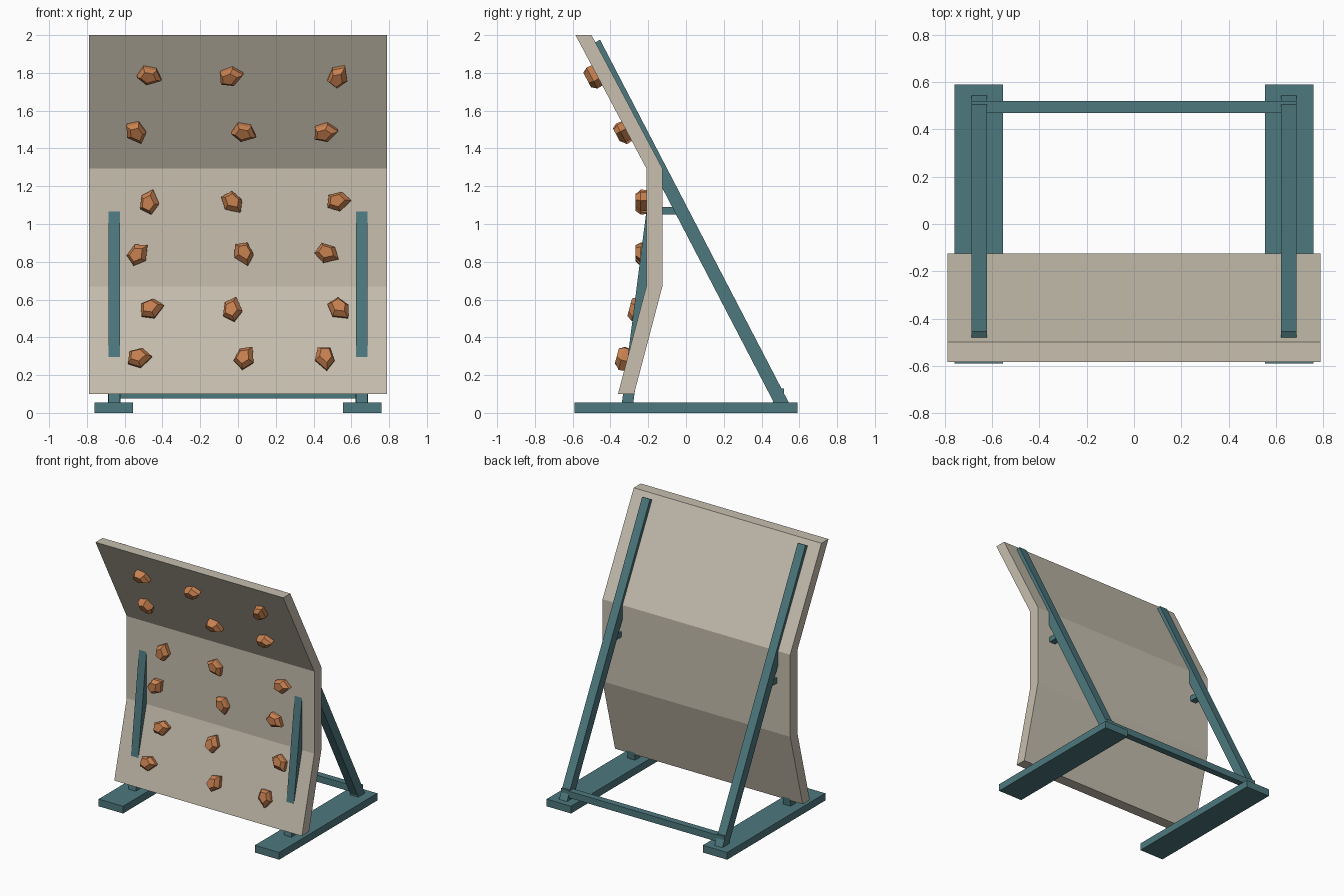
import bpy, bmesh, math
from mathutils import Vector, Matrix

if "Cube" in bpy.data.objects:
    bpy.data.objects.remove(bpy.data.objects["Cube"])


def material(name, rgb):
    m = bpy.data.materials.new(name)
    m.diffuse_color = (*rgb, 1)
    m.use_nodes = True
    m.node_tree.nodes["Principled BSDF"].inputs["Base Color"].default_value = m.diffuse_color
    return m


TAN = material("panel_tan", (0.57, 0.52, 0.43))
TEAL = material("frame_teal", (0.075, 0.19, 0.21))
ORANGE = material("hold_orange", (0.58, 0.22, 0.08))


def finish(name, bm, mat):
    bmesh.ops.recalc_face_normals(bm, faces=bm.faces)
    me = bpy.data.meshes.new(name)
    bm.to_mesh(me)
    bm.free()
    me.materials.append(mat)
    ob = bpy.data.objects.new(name, me)
    bpy.context.collection.objects.link(ob)
    return ob


def box(name, x, y, z):
    """Axis-aligned box from (min, max) ranges."""
    bm = bmesh.new()
    bmesh.ops.create_cube(bm, size=1)
    for v in bm.verts:
        v.co = [r[0] + (r[1] - r[0]) * (c + 0.5) for r, c in zip((x, y, z), v.co)]
    return finish(name, bm, TEAL)


def beam(name, x, a, b, width, depth):
    """Square-ended beam between two (y, z) points."""
    a, b = Vector((x, *a)), Vector((x, *b))
    d = b - a
    bm = bmesh.new()
    bmesh.ops.create_cube(bm, size=1)
    bmesh.ops.scale(bm, vec=(width, depth, d.length), verts=bm.verts)
    rot = Matrix.Rotation(-math.atan2(d.y, d.z), 4, 'X')
    bmesh.ops.transform(bm, matrix=Matrix.Translation((a + b) / 2) @ rot, verts=bm.verts)
    return finish(name, bm, TEAL)


# Climbing panel: bent profile in (y, z), extruded across x
FRONT = [(-0.36, 0.10), (-0.21, 0.67), (-0.21, 1.295), (-0.585, 2.0)]
BACK = [(-0.50, 2.0), (-0.125, 1.295), (-0.125, 0.67), (-0.275, 0.10)]
bm = bmesh.new()
left, right = [[bm.verts.new((x, *p)) for p in FRONT + BACK] for x in (-0.79, 0.79)]
for i in range(8):
    j = (i + 1) % 8
    bm.faces.new((left[i], left[j], right[j], right[i]))
for side in (left, right):
    for i in range(3):
        bm.faces.new((side[i], side[i + 1], side[6 - i], side[7 - i]))
finish("climbing_panel", bm, TAN)

# Support frame, mirrored left and right
for s, tag in ((-1, "left"), (1, "right")):
    x = s * 0.655
    wide = (x - 0.033, x + 0.033)
    box(f"base_foot_{tag}", (s * 0.6575 - 0.1025, s * 0.6575 + 0.1025), (-0.59, 0.59), (0, 0.055))
    beam(f"rear_strut_{tag}", x, (0.515, 0.035), (-0.486, 1.959), 0.066, 0.07)
    beam(f"front_post_{tag}", x, (-0.312, 0.03), (-0.178, 1.08), 0.062, 0.06)
    box(f"strut_tie_{tag}", (x - 0.025, x + 0.025), (-0.19, 0.0), (1.05, 1.09))
    box(f"strut_socket_{tag}", wide, (0.46, 0.52), (0.04, 0.13))
box("rear_crossbar", (-0.64, 0.64), (0.47, 0.52), (0.075, 0.125))

# Climbing holds: faceted five-sided blocks, (x, z, spin in degrees)
HOLDS = [(-0.47, 1.78, -15), (-0.04, 1.775, 20), (0.53, 1.775, 65),
         (-0.54, 1.48, -60), (0.03, 1.48, -15), (0.46, 1.48, 15),
         (-0.47, 1.115, 80), (-0.03, 1.115, -45), (0.53, 1.12, 10),
         (-0.53, 0.84, 50), (0.03, 0.845, -65), (0.47, 0.845, -20),
         (-0.46, 0.555, 20), (-0.03, 0.55, 80), (0.535, 0.555, -40),
         (-0.525, 0.295, 10), (0.035, 0.295, 60), (0.46, 0.295, -75)]
OUTLINE = [(0.07, -0.008), (0.028, 0.046), (-0.043, 0.042), (-0.062, -0.022), (0.0, -0.054)]
# rings: height, scale, sideways shift
RINGS = [(-0.01, 0.95, 0), (0.03, 1.0, 0), (0.057, 0.62, 0.006)]

for n, (x, z, spin) in enumerate(HOLDS, 1):
    k = 0 if z < 0.67 else 1 if z < 1.295 else 2
    p, q = Vector((0, *FRONT[k])), Vector((0, *FRONT[k + 1]))
    up = (q - p).normalized()
    out = Vector((1, 0, 0)).cross(up)
    if out.y > 0:
        out = -out
    z -= 0.03 * out.z
    origin = p + (q - p) * ((z - p.z) / (q.z - p.z)) + Vector((x, 0, 0))
    c, s = math.cos(math.radians(spin)), math.sin(math.radians(spin))
    bm = bmesh.new()
    rings = []
    for h, k, shift in RINGS:
        ring = []
        for u, v in OUTLINE:
            u, v = u * k - shift, v * k + shift
            co = origin + Vector((1, 0, 0)) * (u * c - v * s) + up * (u * s + v * c) + out * h
            ring.append(bm.verts.new(co))
        rings.append(ring)
    for lo, hi in zip(rings, rings[1:]):
        for i in range(5):
            j = (i + 1) % 5
            bm.faces.new((lo[i], lo[j], hi[j], hi[i]))
    bm.faces.new(rings[0])
    bm.faces.new(rings[-1])
    finish(f"climbing_hold_{n:02d}", bm, ORANGE)
